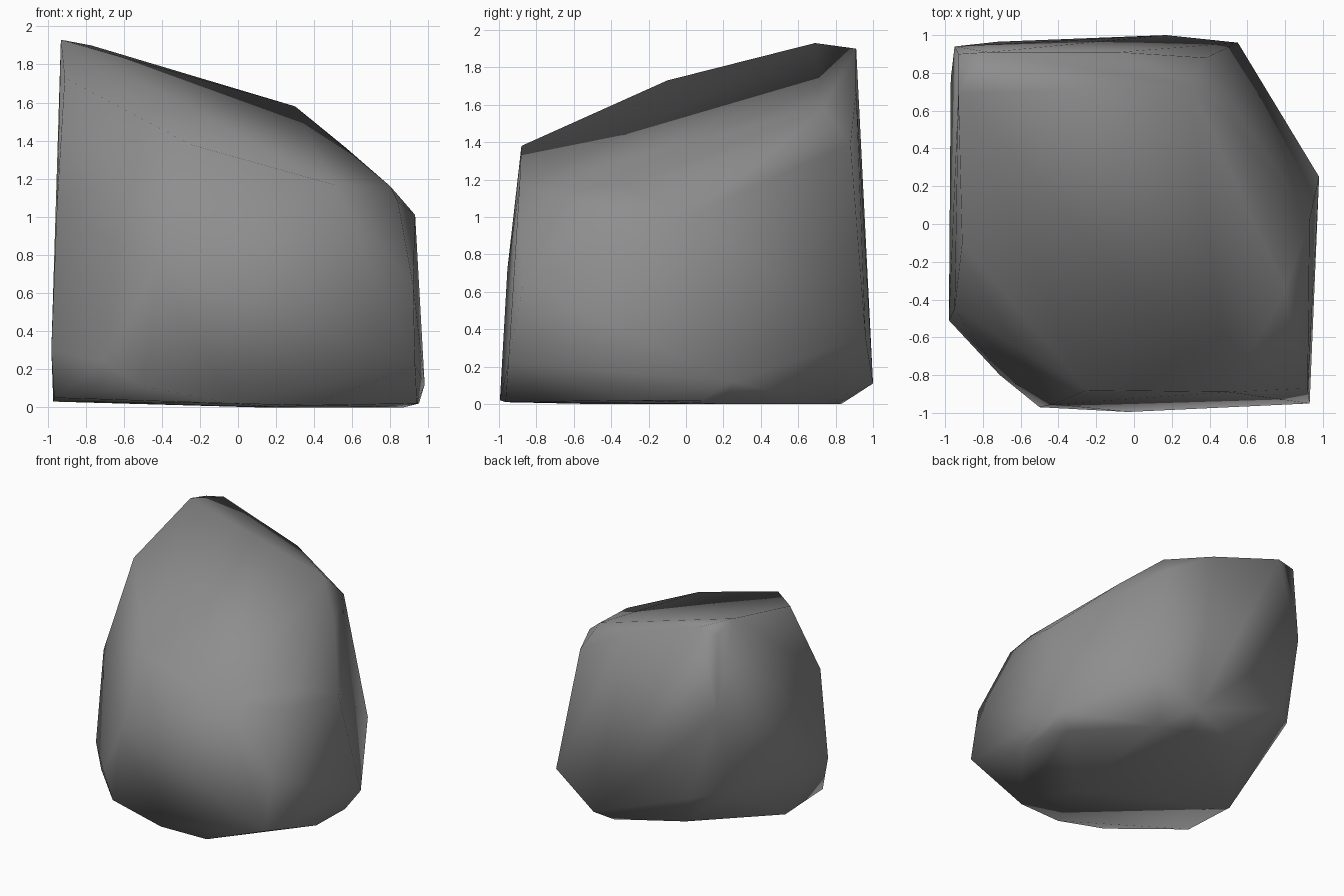
import bpy, bmesh

# Corner points of the boulder, grouped by region
crown = [(-.93, .69, 1.93), (-.93, .90, 1.87), (-.77, .91, 1.90), (-.08, .91, 1.67),
         (.30, .73, 1.58), (.38, .88, 1.39), (.57, .48, 1.36), (-.91, -.10, 1.73),
         (-.25, -.88, 1.38), (.50, -.89, 1.17), (.80, -.35, 1.16), (.84, -.56, 1.08),
         (.93, .02, 1.01)]
sides = [(-.95, .94, 1.20), (-.97, .77, .50), (-.72, .965, .45), (.17, 1.0, .11),
         (.55, .96, .36), (.98, .25, .12), (.92, -.87, .64), (.93, -.95, .22),
         (-.43, -.955, .72), (-.98, -.51, .30), (-.95, -.45, 1.07)]
base = [(-.97, .05, .03), (-.965, -.46, .05), (-.71, -.80, .24), (-.50, -.97, .11),
        (-.03, -.995, .02), (.38, -.965, .01), (.94, -.29, .02), (.95, .08, .02),
        (.87, .20, 0), (.36, .73, 0), (.10, .83, 0), (-.50, .72, .10), (.2, -.5, 0)]

# Boulder: a convex shell wrapped around the corners
bm = bmesh.new()
for p in crown + sides + base:
    bm.verts.new(p)
bmesh.ops.convex_hull(bm, input=bm.verts)
loose = [v for v in bm.verts if not v.link_faces]
bmesh.ops.delete(bm, geom=loose, context='VERTS')
bmesh.ops.recalc_face_normals(bm, faces=bm.faces)
for f in bm.faces:
    f.smooth = True

mesh = bpy.data.meshes.new("boulder")
bm.to_mesh(mesh)
bm.free()
boulder = bpy.data.objects.new("boulder", mesh)
bpy.context.collection.objects.link(boulder)

# Plain stone colour
stone = bpy.data.materials.new("grey_stone")
stone.diffuse_color = (.27, .27, .27, 1)
mesh.materials.append(stone)
